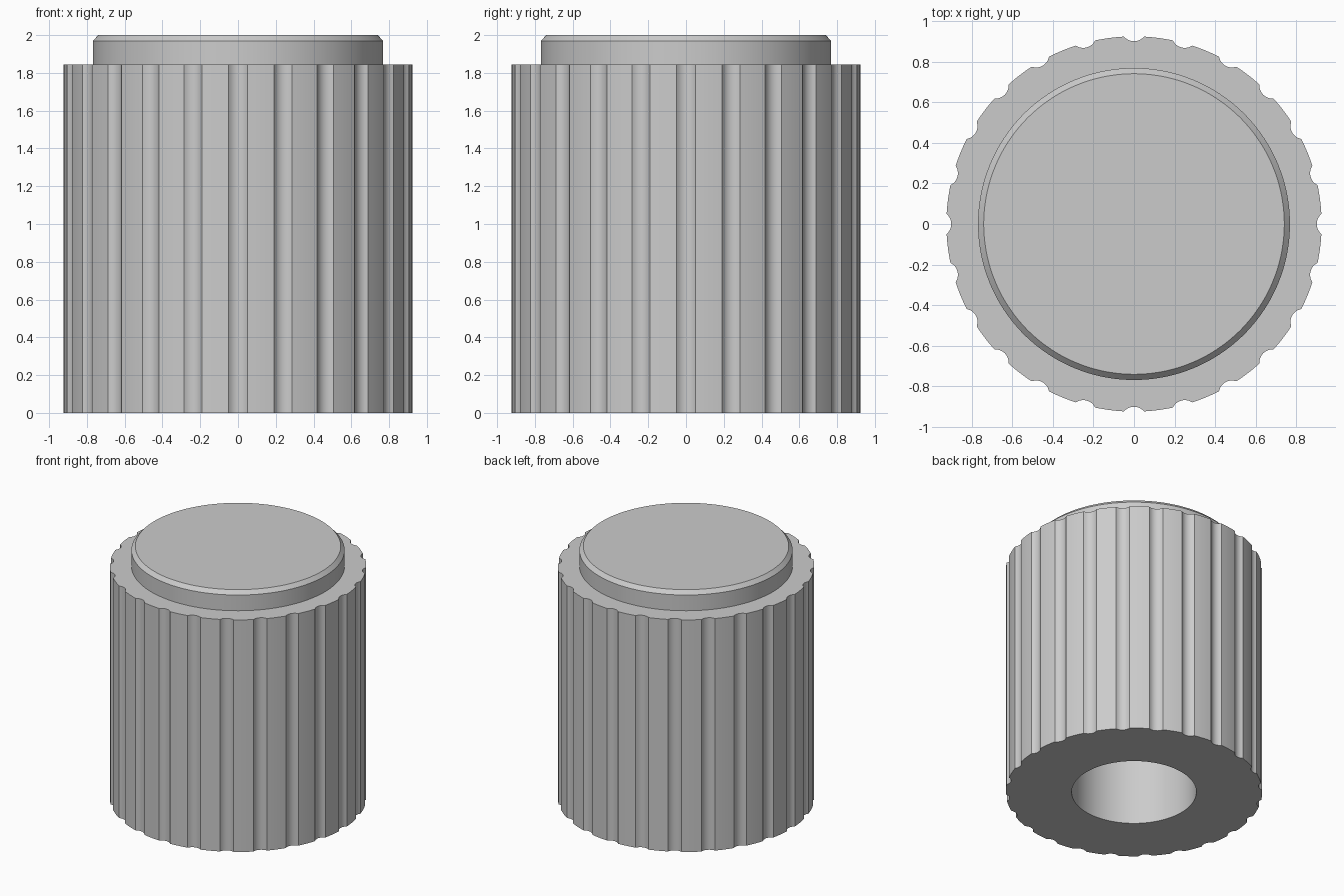
import bpy, bmesh, math

if "Cube" in bpy.data.objects:
    bpy.data.objects.remove(bpy.data.objects["Cube"])

FLUTES = 24
R = 0.924                     # outer grip radius
HALF = math.radians(3.1)      # half angle of one groove
STEP = 2 * math.pi / FLUTES
CUT_R = 0.066                 # radius of the round groove cutter
CUT_C = 0.9 + CUT_R           # cutter centre distance (groove floor at 0.90)

# shared angles: 8 steps across each groove, 4 across each land
angles = []
for f in range(FLUTES):
    base = f * STEP
    angles += [base - HALF + 2 * HALF * i / 8 for i in range(8)]
    angles += [base + HALF + (STEP - 2 * HALF) * i / 4 for i in range(4)]


def fluted(a):
    """Radius of the grip outline at angle a."""
    d = (a + STEP / 2) % STEP - STEP / 2
    if abs(d) > HALF + 1e-6:
        return R
    s = CUT_C * math.sin(d)
    return min(R, CUT_C * math.cos(d) - math.sqrt(max(CUT_R ** 2 - s ** 2, 0)))


def loft(name, rings, mat):
    """Join rings of (radius or radius function, z) and close both ends."""
    bm = bmesh.new()
    loops = []
    for r, z in rings:
        loop = []
        for a in angles:
            rad = r(a) if callable(r) else r
            loop.append(bm.verts.new((rad * math.cos(a), rad * math.sin(a), z)))
        loops.append(loop)
    n = len(angles)
    for lo, hi in zip(loops, loops[1:]):
        for i in range(n):
            j = (i + 1) % n
            bm.faces.new((lo[i], lo[j], hi[j], hi[i]))
    bm.faces.new(loops[0][::-1])
    bm.faces.new(loops[-1])
    bmesh.ops.recalc_face_normals(bm, faces=bm.faces)
    me = bpy.data.meshes.new(name)
    bm.to_mesh(me)
    bm.free()
    me.materials.append(mat)
    ob = bpy.data.objects.new(name, me)
    bpy.context.collection.objects.link(ob)
    bpy.ops.object.select_all(action='DESELECT')
    ob.select_set(True)
    bpy.context.view_layer.objects.active = ob
    bpy.ops.object.shade_smooth_by_angle(angle=math.radians(25))
    return ob


grey = bpy.data.materials.new("light grey")
grey.diffuse_color = (0.6, 0.6, 0.6, 1)
grey.use_nodes = True
grey.node_tree.nodes["Principled BSDF"].inputs["Base Color"].default_value = grey.diffuse_color

# fluted knob with blind stepped bore below and a chamfered raised cap above
loft("fluted_knob", [
    (0.145, 1.995), (0.145, 1.5),      # narrow inner hole
    (0.449, 1.5), (0.449, 0),          # shaft bore
    (fluted, 0), (fluted, 1.845),      # grip
    (0.768, 1.845), (0.768, 1.97),     # cap wall
    (0.74, 2.0),                       # cap chamfer and top
], grey)
